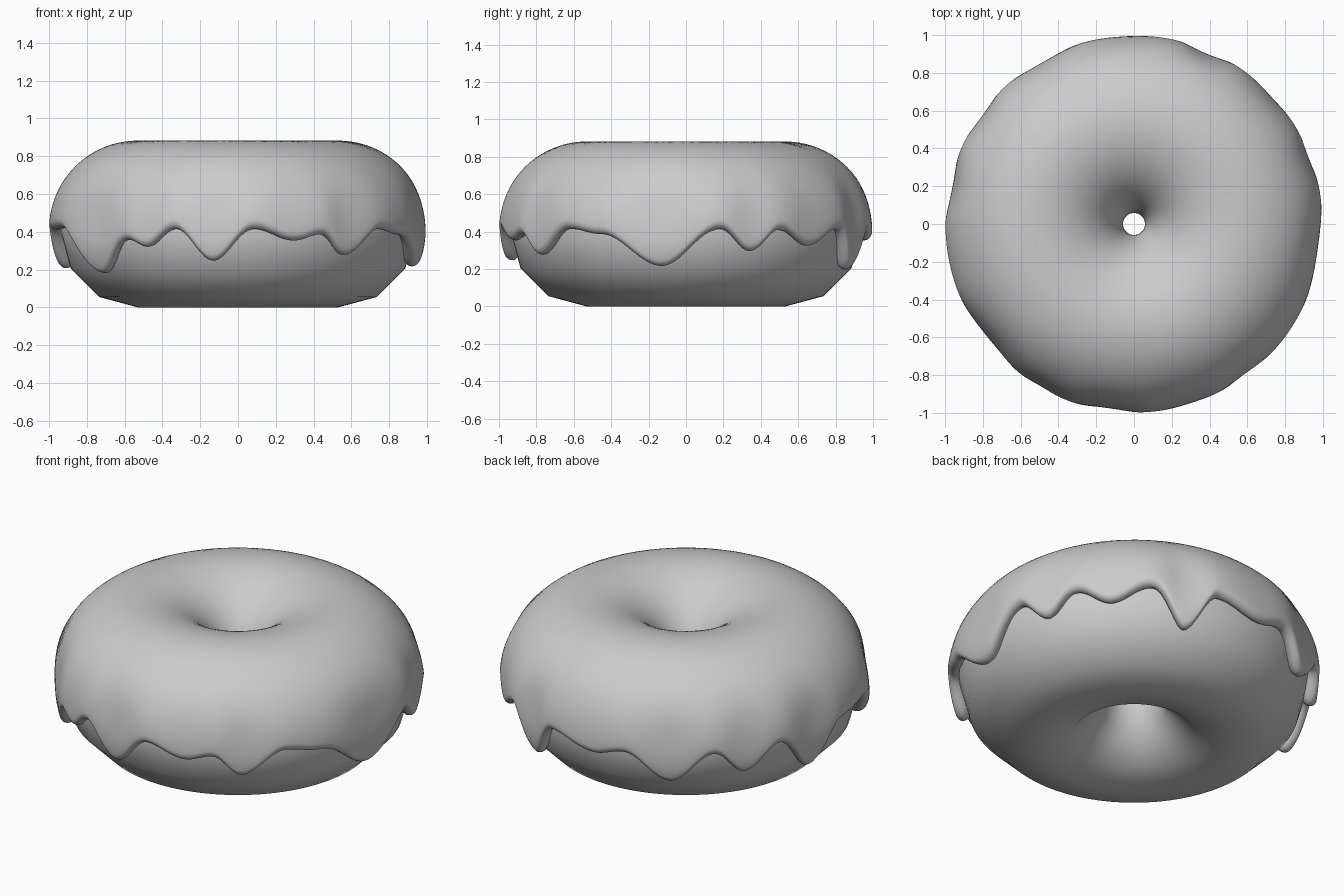
import bpy, bmesh, math

if "Cube" in bpy.data.objects:
    bpy.data.objects.remove(bpy.data.objects["Cube"])

RING, TUBE = 0.53, 0.41      # ring radius, dough tube radius (also its centre height)
GLAZE = 0.472                # tube radius of the icing

grey = bpy.data.materials.new("plain_grey")
grey.diffuse_color = (0.6, 0.6, 0.6, 1)
grey.use_nodes = True
grey.node_tree.nodes["Principled BSDF"].inputs["Base Color"].default_value = grey.diffuse_color


def ring_point(theta, phi, rad):
    r = RING + rad * math.cos(phi)
    return (r * math.cos(theta), r * math.sin(theta), TUBE + rad * math.sin(phi))


def sweep(name, profile, segments, closed):
    """Sweep profile(theta) -> [(phi, radius)] round the ring."""
    bm = bmesh.new()
    rows = []
    for i in range(segments):
        t = 2 * math.pi * i / segments
        rows.append([bm.verts.new(ring_point(t, p, r)) for p, r in profile(t)])
    n = len(rows[0])
    for i in range(segments):
        a, b = rows[i], rows[(i + 1) % segments]
        for j in range(n if closed else n - 1):
            k = (j + 1) % n
            bm.faces.new((a[j], b[j], b[k], a[k]))
    bmesh.ops.recalc_face_normals(bm, faces=bm.faces)
    for f in bm.faces:
        f.smooth = True
    me = bpy.data.meshes.new(name)
    bm.to_mesh(me)
    bm.free()
    me.materials.append(grey)
    ob = bpy.data.objects.new(name, me)
    bpy.context.collection.objects.link(ob)
    return ob


# Dough: ring with a twelve-sided section
sweep("dough", lambda t: [(math.radians(30 * k), TUBE) for k in range(12)], 72, True)

# Height of the icing edge at angles round the ring: crests and drips
EDGE = [(11, .415), (21, .29), (31, .41), (42.6, .32), (56, .415), (67, .19),
        (78, .41), (94.5, .35), (105, .39), (120, .23), (134, .40), (144, .27),
        (156, .41), (169, .20), (182, .41), (199, .42), (220, .175), (233, .355),
        (240, .315), (250, .415), (262, .24), (275, .415), (288, .35), (297, .385),
        (306, .27), (320, .415), (332, .385), (352, .21)]


def edge_height(theta):
    d = (math.degrees(theta) - EDGE[0][0]) % 360 + EDGE[0][0]
    pts = EDGE + [(EDGE[0][0] + 360, EDGE[0][1])]
    for (a, za), (b, zb) in zip(pts, pts[1:]):
        if a <= d <= b:
            return za + (zb - za) * (1 - math.cos(math.pi * (d - a) / (b - a))) / 2
    return EDGE[0][1]


def icing_profile(theta):
    z = edge_height(theta)
    low = 1 - (z - 0.17) / 0.25                  # 0 on crests, 1 on drips
    tip = math.asin((z - TUBE) / 0.45)
    lip = math.radians(6)

    def radius(phi):                             # drips hug the dough at mid height
        return GLAZE - 0.032 * low * math.exp(-((math.degrees(phi) - 8) / 22) ** 2)

    pts = [(math.pi, 0.38), (math.pi + 0.06, 0.41), (math.pi + 0.06, 0.45)]
    start, end = math.pi, tip + lip
    pts += [(start + (end - start) * k / 40, radius(start + (end - start) * k / 40))
            for k in range(41)]
    for k in range(1, 7):                        # rounded lower lip
        a = math.pi / 2 * k / 6
        phi = tip + lip * (1 - math.sin(a))
        pts.append((phi, radius(phi) - 0.045 * (1 - math.cos(a))))
    pts += [(tip + lip * 0.15, 0.41), (tip + lip * 0.5, 0.38)]
    return pts


# Icing: smooth coat over the top half with a dripping edge
sweep("icing", icing_profile, 300, False)
